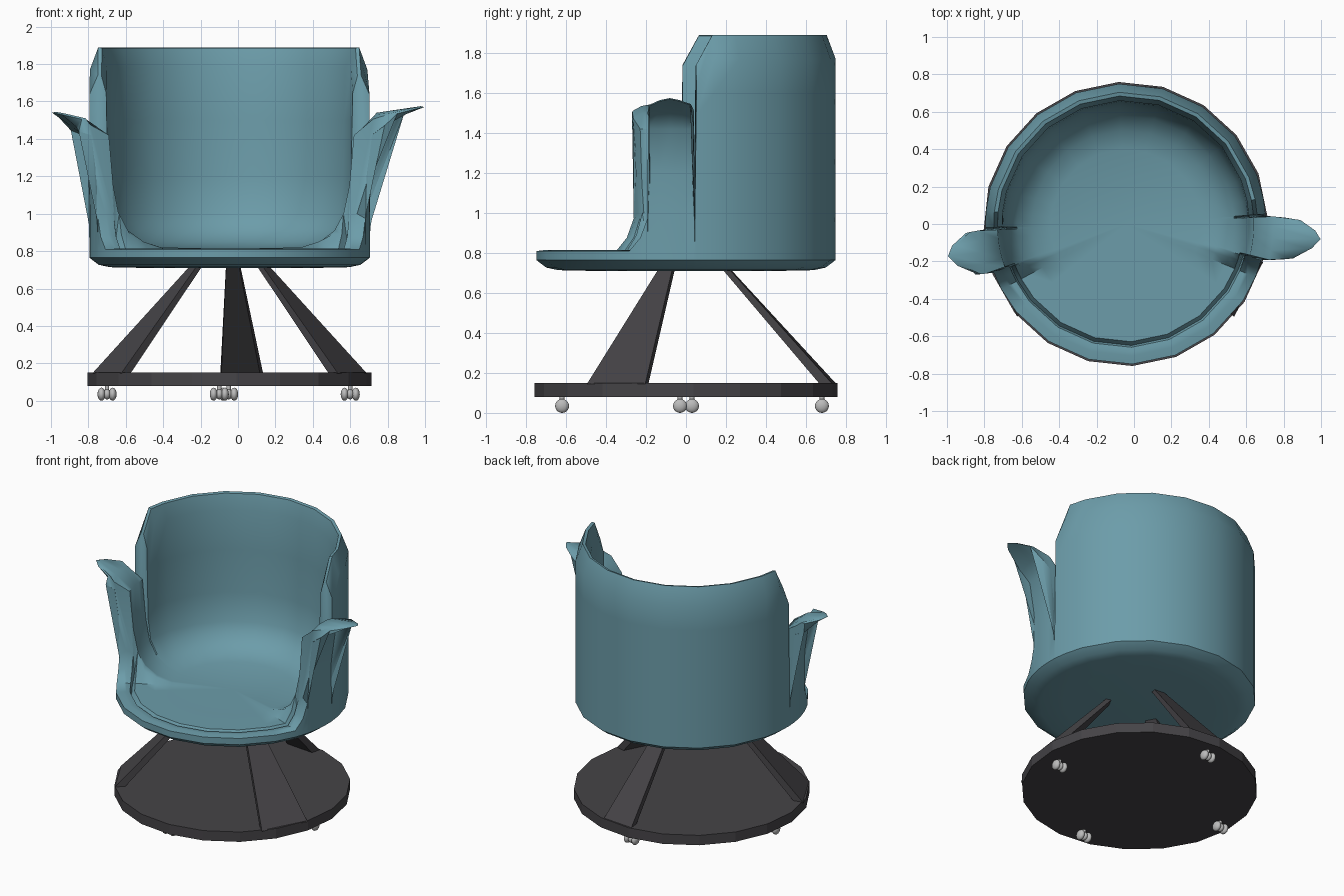
import bpy, bmesh
from math import radians, sin, cos, pi
from mathutils import Vector

if "Cube" in bpy.data.objects:
    bpy.data.objects.remove(bpy.data.objects["Cube"], do_unlink=True)

CX = -0.045            # chair axis
TURN = 2.75            # slight swivel of the chair
WALL_Z = 0.765         # where the shell wall starts


def material(name, rgb):
    m = bpy.data.materials.new(name)
    m.use_nodes = True
    m.diffuse_color = (*rgb, 1)
    bsdf = m.node_tree.nodes["Principled BSDF"]
    bsdf.inputs["Base Color"].default_value = (*rgb, 1)
    bsdf.inputs["Roughness"].default_value = 0.6
    return m


teal = material("teal", (0.15, 0.335, 0.40))
charcoal = material("charcoal", (0.06, 0.057, 0.063))
grey = material("light grey", (0.5, 0.5, 0.5))


def finish(bm, name, mat, smooth=None):
    bmesh.ops.recalc_face_normals(bm, faces=bm.faces)
    me = bpy.data.meshes.new(name)
    bm.to_mesh(me)
    bm.free()
    me.materials.append(mat)
    ob = bpy.data.objects.new(name, me)
    bpy.context.collection.objects.link(ob)
    if smooth:
        bpy.ops.object.select_all(action="DESELECT")
        ob.select_set(True)
        bpy.context.view_layer.objects.active = ob
        bpy.ops.object.shade_smooth_by_angle(angle=radians(smooth))
    return ob


def polar(r, deg, z):
    a = radians(deg + TURN)
    return Vector((CX + r * cos(a), r * sin(a), z))


# Cross-sections (radius, height) of the shell
UNDERSIDE = [(0.45, 0.71), (0.64, 0.714), (0.70, 0.727), (0.75, 0.765)]
BACK = [(0.75, 1.0), (0.75, 1.3), (0.75, 1.6), (0.75, 1.77), (0.705, 1.89),
        (0.685, 1.885), (0.66, 1.78), (0.655, 1.5), (0.65, 1.2)]
FLOOR = [(0.63, 1.0), (0.58, 0.91), (0.5, 0.85), (0.4, 0.82)]


def arm_wall(tip, top):
    return [(0.75, 1.0), (0.755, 1.2), (0.785, 1.42), (0.85, top - 0.07),
            (tip, top - 0.005), (tip - 0.02, top), (0.79, top - 0.035),
            (0.685, 1.42), (0.66, 1.15)]


def low_wall(height):
    k = (height - WALL_Z) / (1.89 - WALL_Z)
    return [(r, WALL_Z + (z - WALL_Z) * k) for r, z in BACK]


def half_shell(tip, top):
    """Stations from the front centre (-90) to the back centre (90)."""
    st = [(a, low_wall(0.815), False) for a in (-90, -72, -54, -36, -25)]
    st += [(-20.5, low_wall(0.89), False), (-17.6, low_wall(1.0), False)]
    for a, cut, drop in ((-16.8, 0.13, 0.035), (-13, 0.04, 0.01), (-8.3, 0, 0),
                         (-3.8, 0.03, 0.01), (0.2, 0.11, 0.03)):
        st.append((a, arm_wall(tip - cut, top - drop), True))
    st += [(0.6, low_wall(0.95), False), (1.3, low_wall(1.74), False)]
    st += [(a, BACK, False) for a in (8, 18, 36, 54, 72, 90)]
    rings = []
    for a, wall, is_arm in st:
        peak = max(z for r, z in wall)
        ring = []
        for r, z in UNDERSIDE + wall + FLOOR:
            ang = a
            if is_arm and r > 0.8:          # arm narrows towards its tip
                ang += (-6 - a) * min(0.5, (r - 0.8) * 2)
            ring.append((r, ang, min(z, peak)))
        rings.append(ring)
    return rings


# Seat shell: seat, back and both arms in one skin
right = half_shell(1.045, 1.575)
left = half_shell(0.965, 1.545)
loop = right + [[(r, 180 - a, z) for r, a, z in ring] for ring in left[-2:0:-1]]
bm = bmesh.new()
rows = [[bm.verts.new(polar(*p)) for p in ring] for ring in loop]
low = bm.verts.new((CX, 0, 0.71))
high = bm.verts.new((CX, 0, 0.812))
for i, row in enumerate(rows):
    nxt = rows[(i + 1) % len(rows)]
    bm.faces.new((low, nxt[0], row[0]))
    bm.faces.new((high, row[-1], nxt[-1]))
    for j in range(len(row) - 1):
        bm.faces.new((row[j], nxt[j], nxt[j + 1], row[j + 1]))
finish(bm, "seat_shell", teal, 50)

# Base disc
bm = bmesh.new()
sides = 20
rims = [[bm.verts.new(polar(0.76, 360 * i / sides, z)) for i in range(sides)]
        for z in (0.08, 0.15)]
for rim in rims:
    bm.faces.new(rim)
for i in range(sides):
    k = (i + 1) % sides
    bm.faces.new((rims[0][i], rims[0][k], rims[1][k], rims[1][i]))
finish(bm, "base_disc", charcoal)


# Tapered legs leaning in from the disc to the seat
def leg(name, deg, half_width):
    a = radians(deg)
    out, side = Vector((cos(a), sin(a), 0)), Vector((-sin(a), cos(a), 0))
    bm = bmesh.new()
    ends = []
    for z, r_out, r_in, w in ((0.145, 0.745, 0.68, half_width), (0.725, 0.215, 0.18, 0.038)):
        ends.append([bm.verts.new(Vector((CX, 0, z)) + out * r + side * s)
                     for r, s in ((r_out, -w), (r_out, w), (r_in, w * 0.9), (r_in, -w * 0.9))])
    for end in ends:
        bm.faces.new(end)
    for i in range(4):
        k = (i + 1) % 4
        bm.faces.new((ends[0][i], ends[0][k], ends[1][k], ends[1][i]))
    finish(bm, name, charcoal)


leg("back_leg", 85, 0.115)
leg("left_leg", -28, 0.165)
leg("right_leg", -152, 0.165)


# Casters: two wheels, a hub and a short stem
def caster(name, x, y):
    bm = bmesh.new()
    for dx, half, r in ((-0.03, 0.021, 0.035), (0.03, 0.021, 0.035), (0, 0.02, 0.028)):
        ball = bmesh.ops.create_uvsphere(bm, u_segments=16, v_segments=10, radius=1)["verts"]
        bmesh.ops.scale(bm, vec=(half, r, r), verts=ball)
        bmesh.ops.translate(bm, vec=(x + dx, y, 0.035), verts=ball)
    stem = bmesh.ops.create_cone(bm, cap_ends=True, segments=10, radius1=0.012,
                                 radius2=0.012, depth=0.05)["verts"]
    bmesh.ops.translate(bm, vec=(x, y, 0.06), verts=stem)
    finish(bm, name, grey, 40)


caster("right_caster", -0.70, 0.03)
caster("left_caster", 0.60, -0.03)
caster("front_caster", -0.10, -0.62)
caster("back_caster", -0.05, 0.68)
